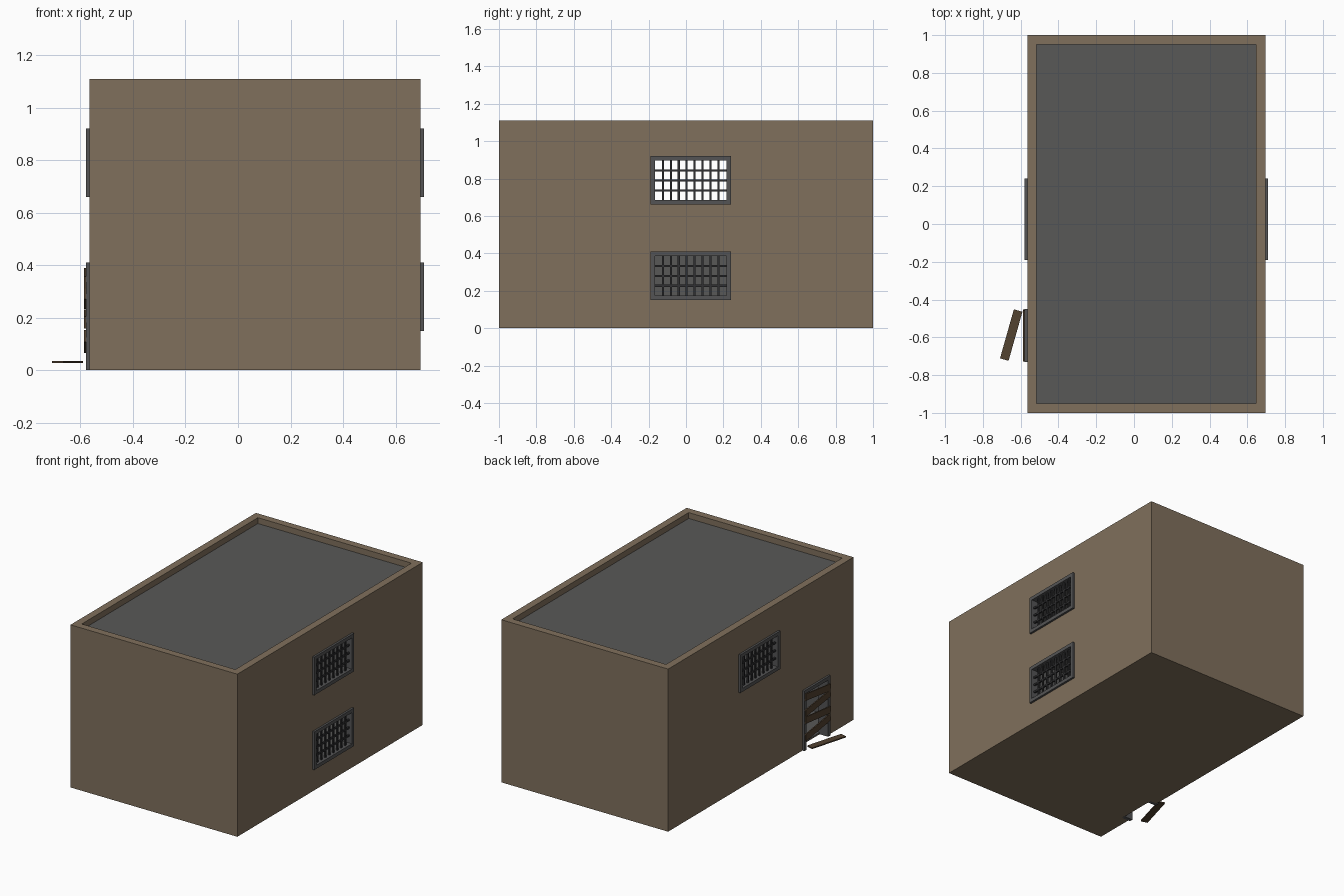
import bpy, bmesh, math
from mathutils import Matrix, Vector

if "Cube" in bpy.data.objects:
    bpy.data.objects.remove(bpy.data.objects["Cube"])


def material(name, rgb):
    m = bpy.data.materials.new(name)
    m.diffuse_color = (*rgb, 1)
    m.use_nodes = True
    m.node_tree.nodes["Principled BSDF"].inputs["Base Color"].default_value = m.diffuse_color
    return m


WALL = material("tan wall", (0.216, 0.162, 0.107))
GREY = material("concrete grey", (0.098, 0.098, 0.097))
FRAME = material("frame grey", (0.088, 0.088, 0.09))
BAR = material("dark iron", (0.03, 0.03, 0.032))
WOOD = material("old wood", (0.085, 0.054, 0.03))

X0, X1, H, T = -0.565, 0.695, 1.11, 0.05
WIN_Y = (-0.19, 0.24)
LOW, HIGH = (0.15, 0.41), (0.66, 0.92)
DOOR_Y, DOOR_Z = (-0.73, -0.45), (0.0, 0.41)


def finish(bm, name, mat):
    bmesh.ops.recalc_face_normals(bm, faces=bm.faces)
    me = bpy.data.meshes.new(name)
    bm.to_mesh(me)
    bm.free()
    me.materials.append(mat)
    ob = bpy.data.objects.new(name, me)
    bpy.context.collection.objects.link(ob)
    return ob


def add_box(bm, lo, hi, rot=None):
    lo, hi = Vector(lo), Vector(hi)
    mat = Matrix.Translation((lo + hi) / 2)
    if rot:
        mat = mat @ rot
    mat = mat @ Matrix.Diagonal((*(hi - lo), 1))
    bmesh.ops.create_cube(bm, size=1, matrix=mat)


def boxes(name, mat, *items):
    bm = bmesh.new()
    for it in items:
        add_box(bm, *it)
    return finish(bm, name, mat)


def pierced_wall(name, mat, xa, xb, yr, zr, holes):
    """Slab from xa to xb with rectangular openings."""
    ys = sorted({*yr, *(v for h in holes for v in h[0])})
    zs = sorted({*zr, *(v for h in holes for v in h[1] if v > zr[0])})
    bm = bmesh.new()
    grid = [[bm.verts.new((xa, y, z)) for z in zs] for y in ys]
    for i in range(len(ys) - 1):
        for j in range(len(zs) - 1):
            cy, cz = (ys[i] + ys[i + 1]) / 2, (zs[j] + zs[j + 1]) / 2
            if not any(a < cy < b and c < cz < d for (a, b), (c, d) in holes):
                bm.faces.new((grid[i][j], grid[i + 1][j],
                              grid[i + 1][j + 1], grid[i][j + 1]))
    bmesh.ops.delete(bm, geom=[v for v in bm.verts if not v.link_faces], context='VERTS')
    ext = bmesh.ops.extrude_face_region(bm, geom=bm.faces[:], use_keep_orig=True)
    for v in ext["geom"]:
        if isinstance(v, bmesh.types.BMVert):
            v.co.x = xb
    return finish(bm, name, mat)


# Walls, with thin grey lining inside
right_holes = [(WIN_Y, LOW), (WIN_Y, HIGH)]
left_holes = [(WIN_Y, HIGH), (DOOR_Y, DOOR_Z)]
for side, xo, s, holes in (("right", X1, -1, right_holes), ("left", X0, 1, left_holes)):
    pierced_wall(side + "_wall", WALL, xo, xo + s * T, (-1, 1), (0, H), holes)
    pierced_wall(side + "_lining", GREY, xo + s * T, xo + s * (T + 0.006),
                 (-1 + T, 1 - T), (0.01, 1.05), holes)
XI, XJ = X0 + T, X1 - T
for side, s in (("front", -1), ("back", 1)):
    ya, yb, yc = s, s * (1 - T), s * (1 - T - 0.006)
    boxes(side + "_wall", WALL, ((XI, min(ya, yb), 0), (XJ, max(ya, yb), H)))
    boxes(side + "_lining", GREY, ((XI, min(yb, yc), 0.01), (XJ, max(yb, yc), 1.05)))

# Base, floor and sunken roof
boxes("base", WALL, ((XI, -1 + T, 0), (XJ, 1 - T, 0.006)))
boxes("floor", GREY, ((XI, -1 + T, 0.006), (XJ, 1 - T, 0.012)))
boxes("roof", GREY, ((XI, -1 + T, 1.04), (XJ, 1 - T, 1.07)))


# Barred windows
def window(name, xo, s, zr):
    b = 0.024
    xa, xb = sorted((xo + s * 0.014, xo - s * (T + 0.014)))
    (ya, yb), (za, zb) = WIN_Y, zr
    boxes(name + "_frame", FRAME,
          ((xa, ya, za), (xb, ya + b, zb)), ((xa, yb - b, za), (xb, yb, zb)),
          ((xa, ya + b, za), (xb, yb - b, za + b)), ((xa, ya + b, zb - b), (xb, yb - b, zb)))
    r, xc = 0.0055, xo - s * 0.008
    ya, yb, za, zb = ya + b, yb - b, za + b, zb - b
    bars = []
    for i in range(1, 9):
        y = ya + (yb - ya) * i / 9
        bars.append(((xc - r, y - r, za), (xc + r, y + r, zb)))
    for i in range(1, 4):
        z = za + (zb - za) * i / 4
        bars.append(((xc - r, ya, z - r), (xc + r, yb, z + r)))
    boxes(name + "_bars", BAR, *bars)


window("right_lower_window", X1, 1, LOW)
window("right_upper_window", X1, 1, HIGH)
window("left_upper_window", X0, -1, HIGH)

# Door frame
b, xa, xb = 0.024, X0 - 0.014, X0 + T + 0.014
(ya, yb), zt = DOOR_Y, DOOR_Z[1]
boxes("door_frame", FRAME,
      ((xa, ya, 0), (xb, ya + b, zt)), ((xa, yb - b, 0), (xb, yb, zt)),
      ((xa, ya + b, zt - b), (xb, yb - b, zt)))

# Planks nailed over the door, and one fallen
planks = []
for z, tilt in ((0.35, 7), (0.275, -8), (0.195, 6), (0.11, -9)):
    planks.append(((xa - 0.008, -0.725, z - 0.023), (xa, -0.455, z + 0.023),
                   Matrix.Rotation(math.radians(tilt), 4, 'X')))
boxes("door_planks", WOOD, *planks)
boxes("fallen_plank", WOOD, ((-0.6735, -0.723, 0.028), (-0.6265, -0.453, 0.036),
                             Matrix.Rotation(math.radians(-15.8), 4, 'Z')))
